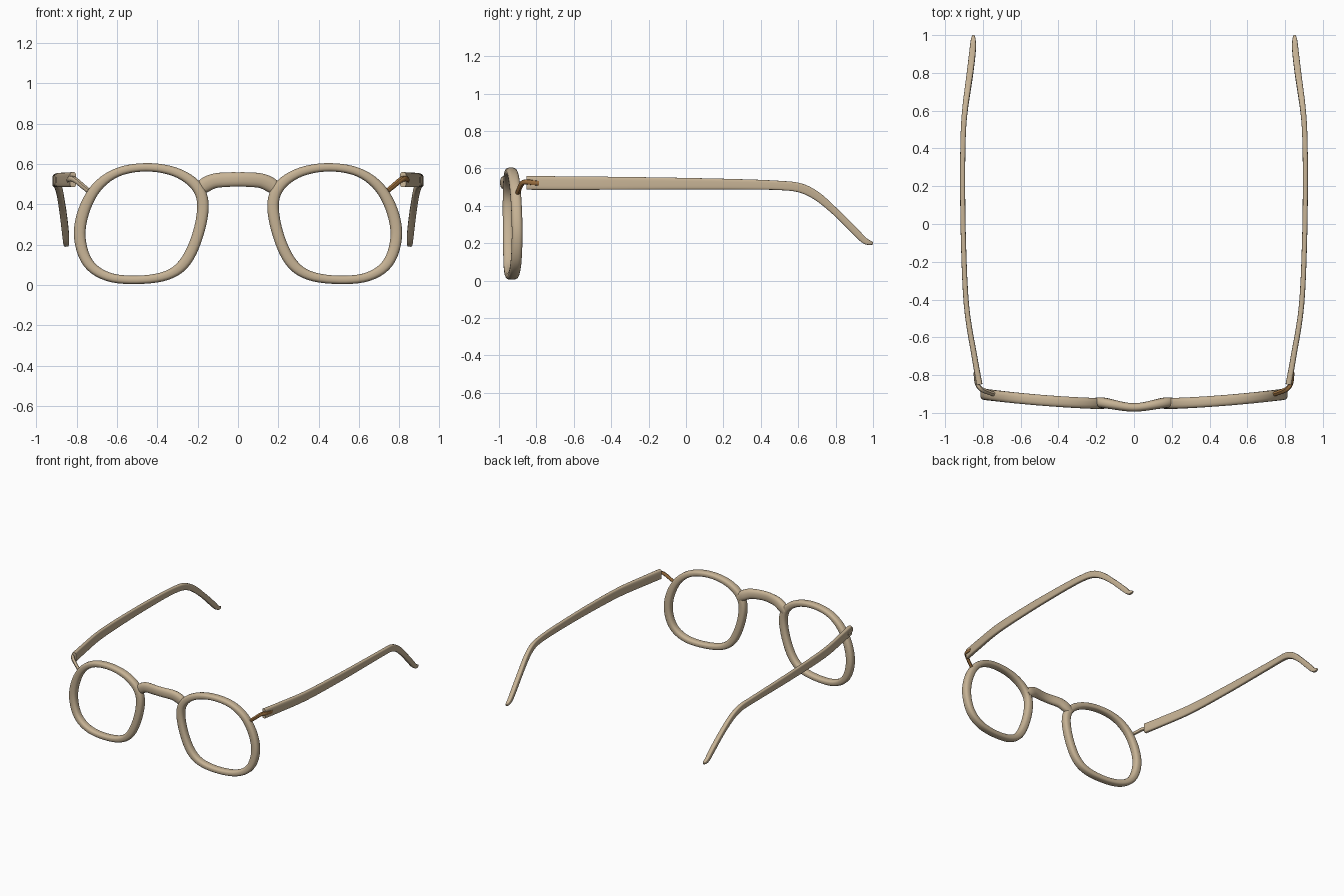
import bpy, bmesh, math
from mathutils import Vector

if "Cube" in bpy.data.objects:
    bpy.data.objects.remove(bpy.data.objects["Cube"])


def material(name, rgb):
    m = bpy.data.materials.new(name)
    m.diffuse_color = (*rgb, 1)
    m.use_nodes = True
    m.node_tree.nodes["Principled BSDF"].inputs["Base Color"].default_value = m.diffuse_color
    return m


BEIGE = material("beige acetate", (0.57, 0.45, 0.30))
BROWN = material("brown metal", (0.33, 0.16, 0.05))


def spline(keys, steps, closed):
    """Catmull-Rom through tuples of any length."""
    n = len(keys)
    pick = (lambda i: keys[i % n]) if closed else (lambda i: keys[min(max(i, 0), n - 1)])
    out = []
    for i in range(n if closed else n - 1):
        p = [pick(i + k) for k in (-1, 0, 1, 2)]
        for s in range(steps):
            t = s / steps
            out.append([0.5 * (2 * b + (c - a) * t + (2 * a - 5 * b + 4 * c - d) * t * t
                               + (3 * b - a - 3 * c + d) * t ** 3) for a, b, c, d in zip(*p)])
    if not closed:
        out.append(list(keys[-1]))
    return out


def sweep(name, keys, side, mat, power=2.0, steps=5, sides=16, closed=False, mirror=1):
    """Sweep a rounded section; keys are x, y, z, width along side, height across it."""
    pts = spline(keys, steps, closed)
    n = len(pts)
    bm = bmesh.new()
    rings = []
    for i, (x, y, z, w, h) in enumerate(pts):
        a = pts[(i - 1) % n] if closed else pts[max(i - 1, 0)]
        b = pts[(i + 1) % n] if closed else pts[min(i + 1, n - 1)]
        t = (Vector(b[:3]) - Vector(a[:3])).normalized()
        u = Vector(side)
        u = (u - t * u.dot(t)).normalized()
        v = t.cross(u)
        ring = []
        for k in range(sides):
            ang = 2 * math.pi * (k + 0.5) / sides
            c, s = math.cos(ang), math.sin(ang)
            p = Vector((x, y, z))
            p += u * w / 2 * math.copysign(abs(c) ** (2 / power), c)
            p += v * h / 2 * math.copysign(abs(s) ** (2 / power), s)
            p.x *= mirror
            ring.append(bm.verts.new(p))
        rings.append(ring)
    for i in range(n if closed else n - 1):
        r, q = rings[i], rings[(i + 1) % n]
        for k in range(sides):
            j = (k + 1) % sides
            bm.faces.new((r[k], r[j], q[j], q[k]))
    if not closed:
        bm.faces.new(rings[0])
        bm.faces.new(rings[-1])
    bmesh.ops.recalc_face_normals(bm, faces=bm.faces)
    me = bpy.data.meshes.new(name)
    bm.to_mesh(me)
    bm.free()
    me.materials.append(mat)
    ob = bpy.data.objects.new(name, me)
    bpy.context.collection.objects.link(ob)
    bpy.context.view_layer.objects.active = ob
    ob.select_set(True)
    bpy.ops.object.shade_smooth_by_angle(angle=math.radians(40))
    ob.select_set(False)
    return ob


# rim centre line: x, z, visible width
RIM = [(0.455, 0.584, 0.042), (0.315, 0.562, 0.046), (0.213, 0.498, 0.054), (0.174, 0.405, 0.058),
       (0.196, 0.26, 0.056), (0.258, 0.12, 0.056), (0.35, 0.049, 0.047), (0.50, 0.026, 0.042),
       (0.645, 0.042, 0.045), (0.743, 0.11, 0.053), (0.784, 0.235, 0.058), (0.765, 0.365, 0.058),
       (0.70, 0.485, 0.052), (0.595, 0.56, 0.044)]


def rim_y(x):
    return -0.952 + 0.03 * (x - 0.15) + 0.075 * (x - 0.15) ** 2


rim_keys = [(x, rim_y(x), z, 0.058, w) for x, z, w in RIM]

# temple arm: x, y, z, thickness, height
ARM = [(0.818, -0.85, 0.523, 0.032, 0.074), (0.845, -0.70, 0.522, 0.03, 0.073),
       (0.887, -0.43, 0.521, 0.028, 0.07), (0.904, -0.05, 0.519, 0.027, 0.063),
       (0.907, 0.30, 0.515, 0.027, 0.055), (0.903, 0.50, 0.509, 0.028, 0.05),
       (0.894, 0.61, 0.496, 0.03, 0.05), (0.882, 0.70, 0.452, 0.032, 0.046),
       (0.868, 0.80, 0.367, 0.034, 0.038), (0.856, 0.90, 0.268, 0.034, 0.038),
       (0.852, 0.95, 0.218, 0.03, 0.034), (0.851, 0.98, 0.203, 0.024, 0.026),
       (0.85, 1.0, 0.2, 0.01, 0.012)]

# hinge wire: from the rim, back and onto the arm
HINGE = [(0.725, -0.905, 0.455, 0.022, 0.022), (0.765, -0.893, 0.487, 0.024, 0.024),
         (0.808, -0.875, 0.522, 0.025, 0.026), (0.829, -0.85, 0.528, 0.024, 0.028),
         (0.837, -0.82, 0.524, 0.02, 0.028), (0.841, -0.785, 0.521, 0.018, 0.026)]

for sign, label, hinge_mat in ((1, "right", BROWN), (-1, "left", BEIGE)):
    sweep(label + "_rim", rim_keys, (0, 1, 0), BEIGE, 2.8, 5, 16, True, sign)
    sweep(label + "_temple", ARM, (1, 0, 0), BEIGE, 4.0, 5, 20, False, sign)
    sweep(label + "_hinge", HINGE, (1, -0.6, 0), hinge_mat, 2.5, 4, 10, False, sign)

# nose bridge
half = [(0.05, -0.967, 0.523, 0.047, 0.073), (0.115, -0.955, 0.517, 0.052, 0.074),
        (0.165, -0.946, 0.495, 0.055, 0.075), (0.198, -0.944, 0.467, 0.05, 0.06)]
bridge = [(-k[0], *k[1:]) for k in reversed(half)] + [(0, -0.971, 0.524, 0.046, 0.072)] + half
sweep("bridge", bridge, (0, 1, 0), BEIGE, 2.4)
